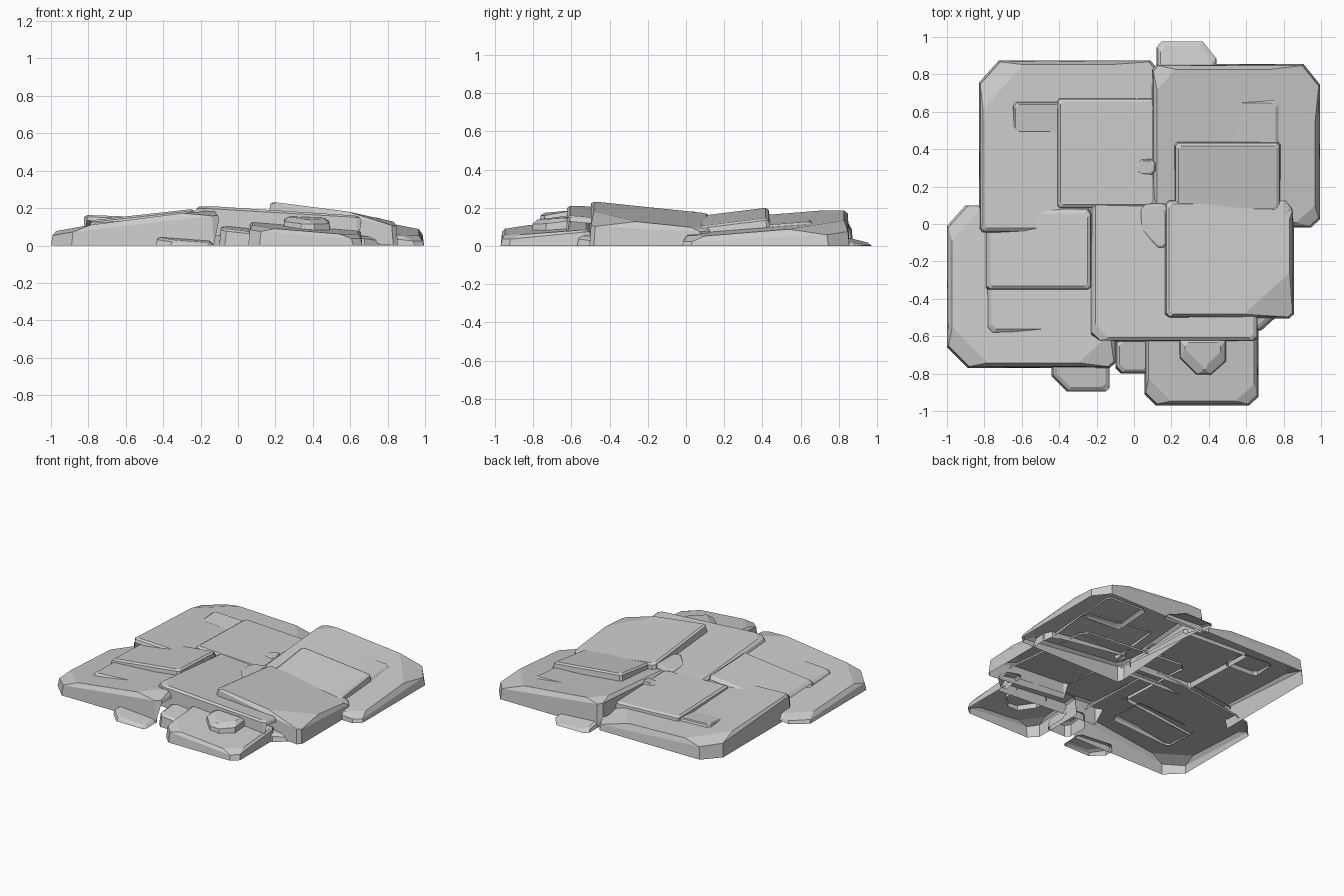
import bpy, bmesh

if "Cube" in bpy.data.objects:
    bpy.data.objects.remove(bpy.data.objects["Cube"])


def ring(x0, x1, y0, y1, cuts):
    """Rectangle with four cut corners, order: front-left, front-right, back-right, back-left."""
    a, b, c, d = cuts
    return [(x0, y0 + a), (x0 + a, y0), (x1 - b, y0), (x1, y0 + b * .9),
            (x1, y1 - c), (x1 - c * .8, y1), (x0 + d * .9, y1), (x0, y1 - d)]


def slab(name, box, heights, cuts, thick=.3, bevel=.015, facet=(0, 0, 0, 0), flare=.008,
         inner="", thin=.04):
    """Tilted open-bottomed rock plate. heights = z at front-left, front-right, back-left.
    facet widens the sloping break at each corner; sides named in inner (F R B L) are
    buried in the neighbours and get only a shallow wall."""
    x0, x1, y0, y1 = box
    za, zb, zc = heights

    def plane(x, y):
        return za + (zb - za) * (x - x0) / (x1 - x0) + (zc - za) * (y - y0) / (y1 - y0)

    low = ring(x0, x1, y0, y1, cuts)
    mid = ring(x0 + flare, x1 - flare, y0 + flare, y1 - flare, cuts)
    i = flare + bevel
    top = ring(x0 + i, x1 - i, y0 + i, y1 - i, [c + f for c, f in zip(cuts, facet)])
    corner = [0, 0, 1, 1, 2, 2, 3, 3]
    bm = bmesh.new()
    rings = [[], [], []]
    for k in range(8):
        drop = bevel * .7 + facet[corner[k]] * .16
        z1 = max(.004, plane(*mid[k]) - drop)
        z0 = max(0, z1 - (thin if "LFFRRBBL"[k] in inner else thick))
        rings[0].append(bm.verts.new((*low[k], z0)))
        rings[1].append(bm.verts.new((*mid[k], z1)))
        rings[2].append(bm.verts.new((*top[k], max(.006, plane(*top[k])))))
    for lo, hi in zip(rings, rings[1:]):
        for k in range(8):
            n = (k + 1) % 8
            bm.faces.new((lo[k], lo[n], hi[n], hi[k]))
    bm.faces.new(rings[2])
    me = bpy.data.meshes.new(name)
    bm.to_mesh(me)
    bm.free()
    ob = bpy.data.objects.new(name, me)
    bpy.context.collection.objects.link(ob)
    return ob


# Large outer slabs
slab("back_left_slab", (-.83, .12, -.045, .875), (.165, .13, .123), (.02, .05, .04, .12),
     facet=(0, 0, .24, .12), inner="FR", thin=.02)
slab("front_left_slab", (-1, -.1, -.77, .1), (.085, .2, .04), (.11, .03, .05, .11),
     facet=(.08, .14, 0, .05), bevel=.02, inner="RB", thin=.02)
slab("back_right_slab", (.095, .995, -.02, .855), (.13, .04, .2), (.03, .05, .11, .03),
     facet=(0, .05, .18, .08), bevel=.02, inner="L", thin=.1)
slab("front_centre_slab", (-.23, .66, -.63, .28), (.218, .16, .14), (.04, .02, .05, .05),
     thick=.14, facet=(.03, 0, 0, 0), inner="LRB", thin=.02)
slab("right_centre_slab", (.165, .855, -.505, .13), (.238, .15, .172), (.02, .025, .05, .02),
     thick=.16, facet=(0, .22, .03, 0), inner="LB", thin=.05)
slab("front_right_slab", (.055, .665, -.97, -.5), (.1, .05, .135), (.06, .05, .03, .03),
     facet=(.06, .05, 0, 0), inner="B", thin=.01)

# Plates stacked on the slabs
slab("back_left_plate", (-.415, .12, .08, .675), (.165, .14, .148), (.012, .02, .02, .012),
     thick=.05, inner="R", thin=.03)
slab("back_left_ledge", (-.65, -.38, .48, .655), (.134, .122, .148), (.02, .02, .02, .02),
     thick=.02, bevel=.008)
slab("left_plate", (-.79, -.225, -.355, .08), (.135, .198, .118), (.012, .018, .02, .02),
     thick=.05, inner="BL", thin=.01)
slab("left_ledge", (-.785, -.3, -.585, -.3), (.122, .152, .112), (.025, .02, .02, .02),
     thick=.02, inner="BR", thin=.01)
slab("right_plate", (.215, .785, .06, .44), (.158, .1, .205), (.015, .015, .015, .015),
     thick=.05, inner="F", thin=.01)
slab("right_ledge", (.45, .78, .38, .67), (.122, .106, .144), (.02, .02, .025, .02), thick=.02,
     inner="FL", thin=.01)

# Broken chips poking out around the edge
slab("front_knob", (.24, .495, -.81, -.6), (.14, .13, .16), (.09, .08, .02, .02), thick=.06,
     facet=(.02, .02, 0, 0), bevel=.025, inner="B", thin=.01)
slab("front_left_chip", (-.44, -.13, -.895, -.72), (.035, .012, .05), (.08, .02, .03, .03),
     inner="B", thin=.01)
slab("front_gap_chip", (-.1, .09, -.8, -.6), (.09, .07, .11), (.03, .02, .03, .03),
     inner="B", thin=.01)
slab("back_chip", (.12, .44, .8, .975), (.055, .035, .015), (.03, .03, .09, .03),
     inner="F", thin=.01)
slab("right_front_chip", (.6, .76, -.57, -.42), (.06, .03, .07), (.03, .08, .03, .03),
     inner="LB", thin=.01)
slab("right_back_chip", (.74, .85, .04, .13), (.11, .09, .1), (.02, .02, .04, .02),
     thick=.06, inner="FL", thin=.01)
slab("centre_chip", (.03, .18, -.13, .11), (.145, .168, .148), (.09, .02, .02, .03),
     thick=.02, bevel=.006, inner="R", thin=.01)
slab("centre_back_chip", (-.01, .12, .26, .35), (.132, .15, .14), (.03, .02, .02, .05),
     thick=.02, bevel=.006)
